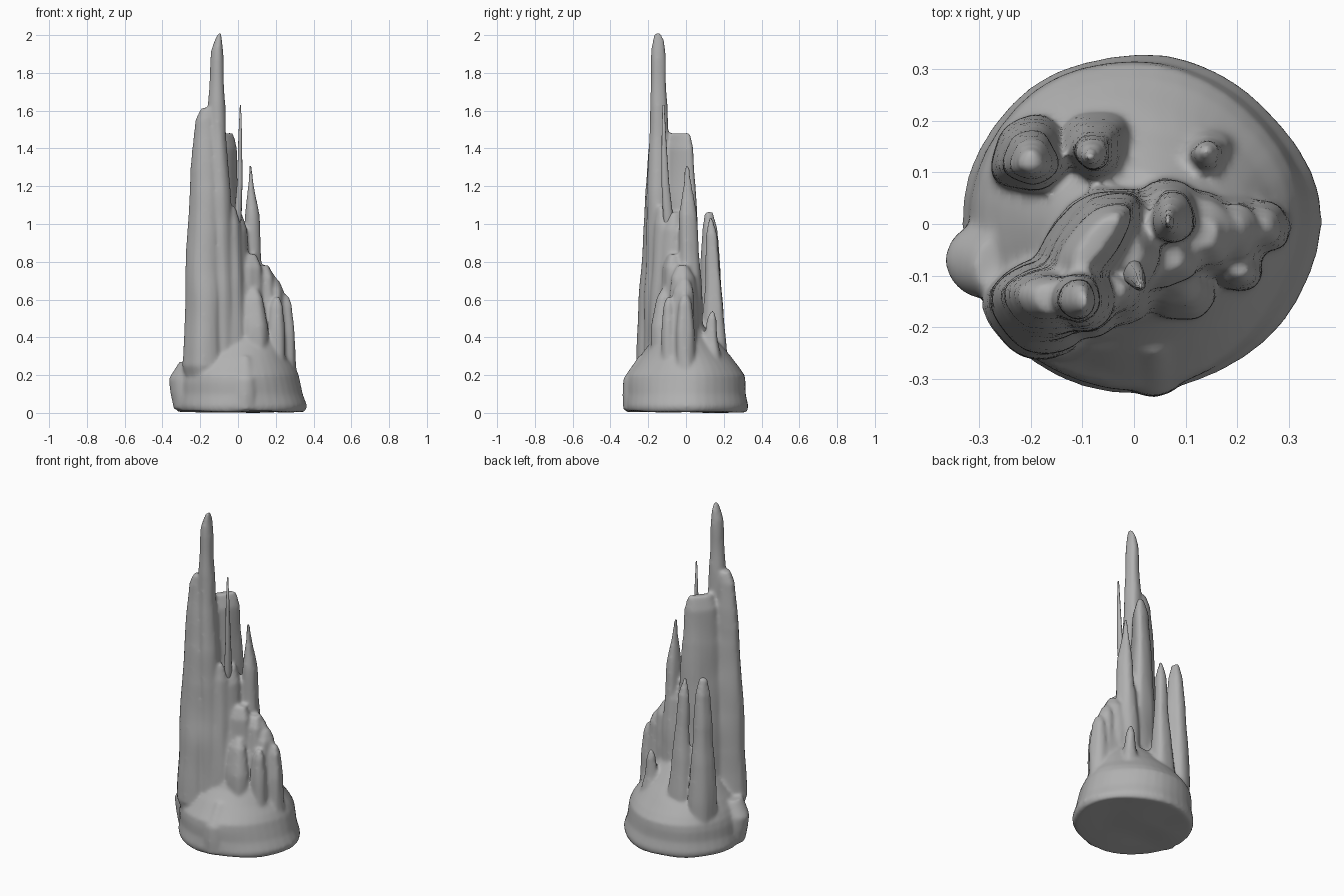
import bpy, bmesh, math, random

random.seed(4)
bm = bmesh.new()
stone = bpy.data.materials.new("grey_stone")
stone.diffuse_color = (0.44, 0.44, 0.44, 1)


def loft(bm, rings, tilt=0.0, n=20, rough=0.07):
    """Closed column from rings (x, y, z, rx, ry) with vertical fluting."""
    p1, p2 = random.uniform(0, 6), random.uniform(0, 6)
    ca, sa = math.cos(math.radians(tilt)), math.sin(math.radians(tilt))
    loops = []
    for x, y, z, rx, ry in rings:
        loop = []
        for i in range(n):
            a = 2 * math.pi * i / n
            k = 1 + rough * (0.6 * math.sin(3 * a + p1) + 0.4 * math.sin(5 * a + p2 + z))
            u, v = rx * k * math.cos(a), ry * k * math.sin(a)
            loop.append(bm.verts.new((x + u * ca - v * sa, y + u * sa + v * ca, z)))
        loops.append(loop)
    for lo, hi in zip(loops, loops[1:]):
        for i in range(n):
            j = (i + 1) % n
            bm.faces.new((lo[i], lo[j], hi[j], hi[i]))
    bm.faces.new(loops[0][::-1])
    bm.faces.new(loops[-1])


def finish(bm, name):
    me = bpy.data.meshes.new(name)
    bm.to_mesh(me)
    bm.free()
    me.materials.append(stone)
    for p in me.polygons:
        p.use_smooth = True
    ob = bpy.data.objects.new(name, me)
    bpy.context.collection.objects.link(ob)
    return ob


# Rounded mound at the foot
loft(bm, [(0.01, 0, 0.008, 0.335, 0.318), (0.01, 0, 0.035, 0.347, 0.326),
          (0.005, 0, 0.1, 0.328, 0.316), (0, 0, 0.16, 0.32, 0.318),
          (0, 0, 0.2, 0.312, 0.315), (0, 0, 0.24, 0.295, 0.285),
          (0, -0.005, 0.29, 0.265, 0.245), (0.01, -0.01, 0.36, 0.225, 0.185),
          (0.02, -0.02, 0.46, 0.16, 0.12)], n=40, rough=0.02)
# Pointed bulges on the mound rim
loft(bm, [(-0.27, -0.07, 0.02, 0.07, 0.07), (-0.28, -0.07, 0.1, 0.075, 0.07),
          (-0.285, -0.07, 0.18, 0.078, 0.07), (-0.26, -0.08, 0.27, 0.05, 0.06)], rough=0.0)
loft(bm, [(0.04, -0.27, 0.02, 0.07, 0.062), (0.04, -0.27, 0.18, 0.06, 0.058),
          (0.04, -0.22, 0.3, 0.03, 0.03)], rough=0.0)

# Tall left pillar, with a shoulder near the top
loft(bm, [(-0.14, -0.12, 0.03, 0.08, 0.08), (-0.18, -0.16, 0.25, 0.105, 0.1),
          (-0.18, -0.16, 0.4, 0.1, 0.095),
          (-0.175, -0.15, 1.0, 0.088, 0.075), (-0.175, -0.145, 1.28, 0.077, 0.06),
          (-0.17, -0.142, 1.55, 0.052, 0.04), (-0.16, -0.142, 1.61, 0.033, 0.03)])
# Highest peak
loft(bm, [(-0.1, -0.13, 0.05, 0.1, 0.09), (-0.1, -0.145, 1.0, 0.07, 0.065),
          (-0.105, -0.142, 1.35, 0.053, 0.055), (-0.112, -0.142, 1.6, 0.045, 0.045),
          (-0.112, -0.145, 1.82, 0.036, 0.04), (-0.11, -0.146, 1.92, 0.03, 0.036),
          (-0.104, -0.147, 1.97, 0.02, 0.032), (-0.098, -0.15, 2.01, 0.01, 0.02)])
# Ridge wall running back from the peak
loft(bm, [(-0.09, -0.05, 0.05, 0.16, 0.1), (-0.085, -0.045, 0.8, 0.14, 0.075),
          (-0.085, -0.04, 1.2, 0.115, 0.056), (-0.08, -0.04, 1.4, 0.097, 0.045),
          (-0.075, -0.035, 1.48, 0.07, 0.022)], tilt=52)
# Low fin stepping down to the right
loft(bm, [(0.13, -0.005, 0.1, 0.18, 0.085), (0.13, -0.005, 0.4, 0.16, 0.07),
          (0.13, -0.01, 0.58, 0.14, 0.05), (0.1, -0.015, 0.74, 0.08, 0.045)], rough=0.06)

# Clustered spires: (x, y, top z, foot radius, mid radius, tip radius, lean x, lean y)
spires = [
    (-0.025, -0.13, 1.09, 0.075, 0.052, 0.028, -0.01, 0.0),
    (0.055, 0.01, 0.92, 0.1, 0.075, 0.04, 0.01, 0.01),
    (-0.01, -0.06, 1.06, 0.1, 0.08, 0.04, 0.0, 0.0),
    (0.065, -0.065, 0.84, 0.1, 0.07, 0.045, 0.0, 0.0),
    (0.125, -0.02, 0.78, 0.1, 0.08, 0.04, 0.01, 0.0),
    (0.19, -0.02, 0.7, 0.09, 0.065, 0.035, 0.0, 0.01),
    (0.25, -0.005, 0.62, 0.055, 0.047, 0.025, 0.0, 0.0),
    (0.205, -0.09, 0.61, 0.05, 0.037, 0.022, 0.0, 0.0),
    (0.095, -0.13, 0.66, 0.07, 0.055, 0.03, -0.01, 0.02),
    (0.03, -0.11, 0.75, 0.075, 0.05, 0.025, -0.02, 0.02),
    (-0.2, 0.13, 1.06, 0.08, 0.055, 0.028, 0.0, -0.01),
    (-0.075, 0.145, 1.03, 0.075, 0.045, 0.01, -0.01, -0.015),
    (0.14, 0.13, 0.54, 0.075, 0.038, 0.01, 0.0, 0.01),
]
for x, y, top, foot, mid, tip, lx, ly in spires:
    h = top - 0.15
    loft(bm, [(x, y, 0.12, foot, foot), (x, y, 0.15 + 0.2 * h, foot * 0.92, foot * 0.92),
              (x, y, 0.15 + 0.6 * h, mid, mid),
              (x + lx * 0.6, y + ly * 0.6, 0.15 + 0.9 * h, (mid + tip) / 2, (mid + tip) / 2),
              (x + lx, y + ly, top, tip * 0.7, tip * 0.7)], rough=0.12)
# Pointed spire right of the centre
loft(bm, [(0.07, 0.015, 0.5, 0.065, 0.07), (0.075, 0.015, 0.9, 0.046, 0.055),
          (0.075, 0.01, 1.05, 0.035, 0.045), (0.07, 0.008, 1.18, 0.022, 0.03),
          (0.066, 0.005, 1.31, 0.008, 0.014)])

rock = finish(bm, "rock_formation")
# Fuse all columns into one gently weathered skin
rm = rock.modifiers.new("fuse", 'REMESH')
rm.mode = 'VOXEL'
rm.voxel_size = 0.01
rm.use_smooth_shade = True
sm = rock.modifiers.new("weather", 'SMOOTH')
sm.factor = 0.5
sm.iterations = 8
clouds = bpy.data.textures.new("lumps", 'CLOUDS')
clouds.noise_scale = 0.22
clouds.noise_depth = 0
dp = rock.modifiers.new("lumps", 'DISPLACE')
dp.texture = clouds
dp.strength = 0.014
dp.mid_level = 0.4

# Thin needle beside the peak, its root buried in the body
bm = bmesh.new()
loft(bm, [(-0.02, -0.075, 0.75, 0.02, 0.025), (0.0, -0.096, 1.05, 0.02, 0.026),
          (0.01, -0.11, 1.22, 0.014, 0.02), (0.012, -0.117, 1.45, 0.01, 0.012),
          (0.013, -0.12, 1.63, 0.003, 0.005)], n=12)
finish(bm, "needle_spire")
